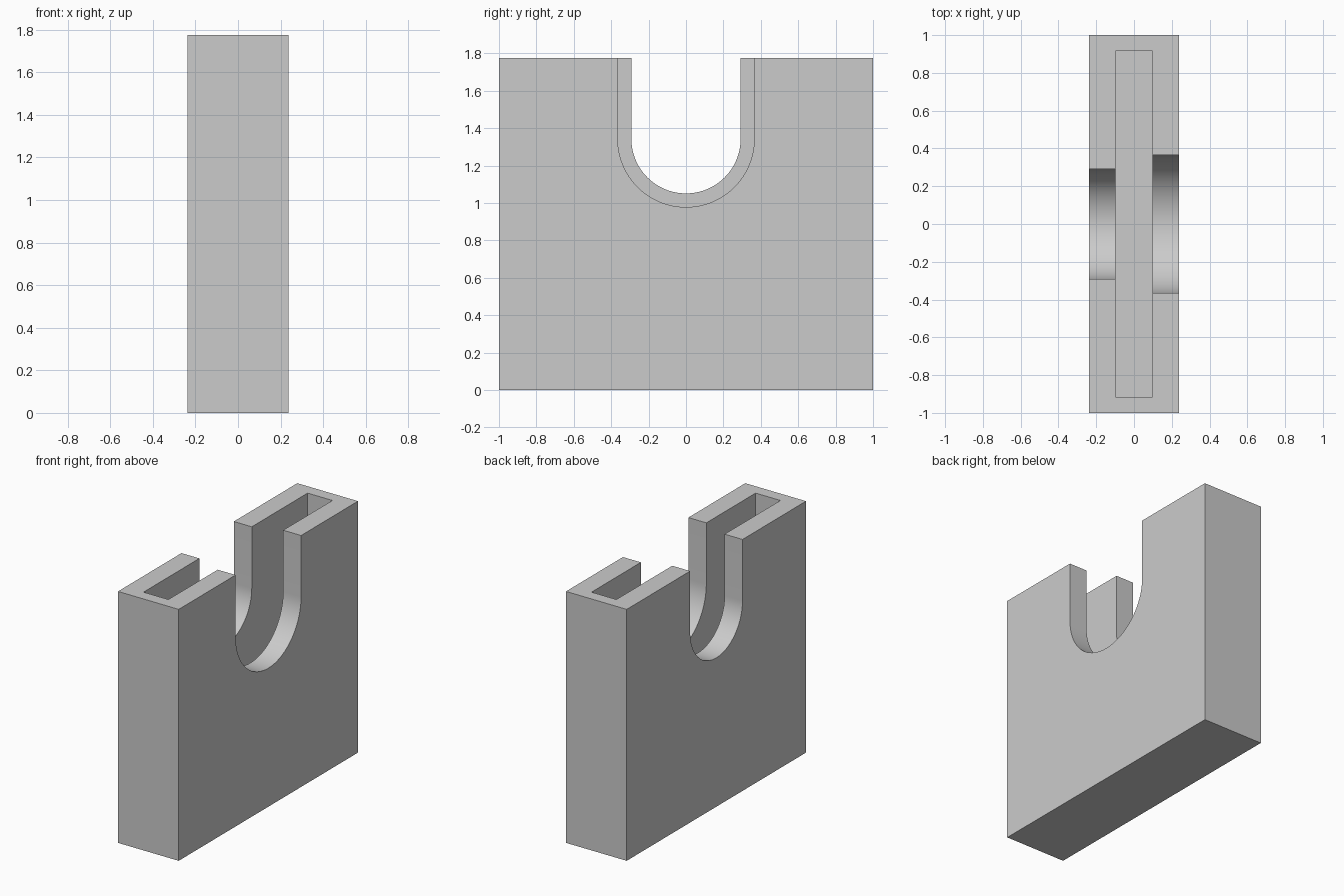
import bpy
import bmesh
from math import pi, cos, sin, radians

HALF_X, HALF_Y, TOP = 0.237, 1.0, 1.775
POCKET_X, POCKET_Y, FLOOR = 0.097, 0.915, 0.085
NOTCH_Z = 1.343

cube = bpy.data.objects.get("Cube")
if cube:
    bpy.data.objects.remove(cube, do_unlink=True)

grey = bpy.data.materials.new("plain grey")
grey.use_nodes = True
colour = (0.6, 0.6, 0.6, 1)
grey.diffuse_color = colour
grey.node_tree.nodes["Principled BSDF"].inputs["Base Color"].default_value = colour


def prism(name, profile, x0, x1):
    """Extrude a (y, z) profile along x from x0 to x1."""
    bm = bmesh.new()
    face = bm.faces.new([bm.verts.new((x0, y, z)) for y, z in profile])
    grown = bmesh.ops.extrude_face_region(bm, geom=[face])["geom"]
    verts = [v for v in grown if isinstance(v, bmesh.types.BMVert)]
    bmesh.ops.translate(bm, verts=verts, vec=(x1 - x0, 0, 0))
    bmesh.ops.recalc_face_normals(bm, faces=bm.faces)
    mesh = bpy.data.meshes.new(name)
    bm.to_mesh(mesh)
    bm.free()
    mesh.materials.append(grey)
    obj = bpy.data.objects.new(name, mesh)
    bpy.context.collection.objects.link(obj)
    return obj


def rectangle(half, low, high):
    return [(-half, low), (half, low), (half, high), (-half, high)]


def u_shape(radius, steps=48):
    arc = [(-radius * cos(pi * i / steps), NOTCH_Z - radius * sin(pi * i / steps))
           for i in range(steps + 1)]
    return [(-radius, TOP + 0.2)] + arc + [(radius, TOP + 0.2)]


# Solid block, hollow pocket, and a rounded notch in each side wall
body = prism("slotted_housing", rectangle(HALF_Y, 0, TOP), -HALF_X, HALF_X)
cutters = [
    prism("pocket_cutter", rectangle(POCKET_Y, FLOOR, TOP + 0.1), -POCKET_X, POCKET_X),
    prism("wide_notch_cutter", u_shape(0.365), 0, HALF_X + 0.1),
    prism("narrow_notch_cutter", u_shape(0.292), -HALF_X - 0.1, 0),
]

bpy.ops.object.select_all(action="DESELECT")
body.select_set(True)
bpy.context.view_layer.objects.active = body
for cutter in cutters:
    cut = body.modifiers.new(cutter.name, "BOOLEAN")
    cut.operation = "DIFFERENCE"
    cut.solver = "EXACT"
    cut.object = cutter
    bpy.ops.object.modifier_apply(modifier=cut.name)
    bpy.data.objects.remove(cutter, do_unlink=True)

# Smooth notch curves, sharp corners
bpy.ops.object.shade_smooth_by_angle(angle=radians(30))
